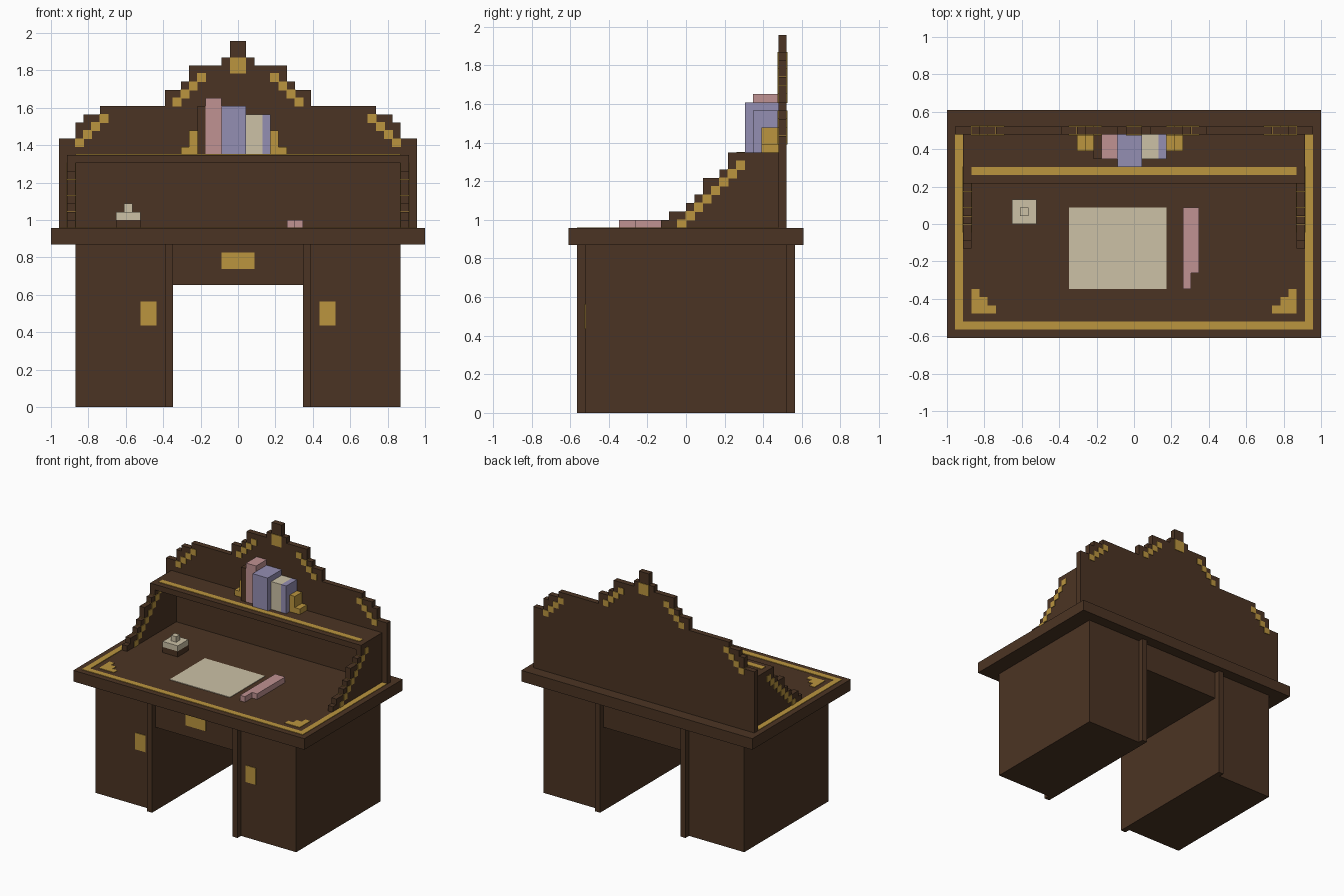
import bpy, bmesh

if "Cube" in bpy.data.objects:
    bpy.data.objects.remove(bpy.data.objects["Cube"])

V = 2 / 46      # grid unit: the desk is 46 units wide
T = 0.1         # plate thickness in grid units (about 0.004)


def srgb(*c):
    return tuple(((x / 255 + 0.055) / 1.055) ** 2.4 for x in c) + (1,)


def material(name, *c):
    m = bpy.data.materials.new(name)
    m.diffuse_color = srgb(*c)
    m.use_nodes = True
    m.node_tree.nodes["Principled BSDF"].inputs["Base Color"].default_value = m.diffuse_color
    return m


WOOD = material("dark wood", 75, 52, 35)
GOLD = material("gold", 187, 149, 63)
CREAM = material("cream", 204, 193, 166)
PINK = material("dusty pink", 192, 146, 146)
PURPLE = material("soft purple", 148, 142, 178)


def finish(name, bm, mat):
    bmesh.ops.recalc_face_normals(bm, faces=bm.faces)
    bmesh.ops.scale(bm, vec=(V, V, V), verts=bm.verts)
    me = bpy.data.meshes.new(name)
    bm.to_mesh(me)
    bm.free()
    me.materials.append(mat)
    ob = bpy.data.objects.new(name, me)
    bpy.context.collection.objects.link(ob)
    return ob


def boxes(name, mat, *ranges):
    """One object from boxes given as (x0, x1, y0, y1, z0, z1) in grid units."""
    bm = bmesh.new()
    for x0, x1, y0, y1, z0, z1 in ranges:
        vs = bmesh.ops.create_cube(bm, size=1)["verts"]
        for v in vs:
            v.co = (x1 if v.co.x > 0 else x0,
                    y1 if v.co.y > 0 else y0,
                    z1 if v.co.z > 0 else z0)
    return finish(name, bm, mat)


def mirrored(r):
    return (-r[1], -r[0]) + tuple(r[2:])


def stepped_panel(name, mat, outline, place, depth):
    """Extrude a 2D outline; place maps (u, z) to a 3D point."""
    bm = bmesh.new()
    f = bm.faces.new([bm.verts.new(place(u, z)) for u, z in outline])
    ext = bmesh.ops.extrude_face_region(bm, geom=[f])["geom"]
    bmesh.ops.translate(bm, vec=depth, verts=[g for g in ext if isinstance(g, bmesh.types.BMVert)])
    return finish(name, bm, mat)


def stairs(steps, end):
    """Turn (start, height) steps into the points of a staircase."""
    pts = []
    for (u, h), (n, _) in zip(steps, steps[1:] + [(end, 0)]):
        pts += [(u, h), (n, h)]
    return pts


# Desk top and the drawer box over the knee hole
boxes("desk_top", WOOD, (-23, 23, -14, 14, 20, 22))
boxes("centre_drawer", WOOD, (-8, 8, -12, 12, 15, 20))
boxes("centre_drawer_plate", GOLD, (-2, 2, -12 - T, -12, 17, 19))

# Pedestals with a proud inner board and a gold handle plate
for side, flip in (("left", tuple), ("right", mirrored)):
    boxes(side + "_pedestal", WOOD, flip((-20, -9, -12, 12, 0, 20)))
    boxes(side + "_inner_board", WOOD, flip((-9, -8, -13, 13, 0, 20)))
    boxes(side + "_handle_plate", GOLD, flip((-12, -10, -12 - T, -12, 10, 13)))

# Gold inlay on the desk top: border and stepped corners
Z0, Z1 = 22, 22 + T
edge = (-22, -21, -12, 11, Z0, Z1)
boxes("desk_top_border", GOLD, (-22, 22, -13, -12, Z0, Z1), edge, mirrored(edge))
corner = [(-20, -17 - i, -11 + i, -10 + i, Z0, Z1) for i in range(3)]
boxes("left_corner_inlay", GOLD, *corner)
boxes("right_corner_inlay", GOLD, *map(mirrored, corner))

# Back panel with a stepped crest
half = stairs([(0, 45), (1, 43), (2, 42), (6, 40), (7, 39), (9, 37),
               (17, 36), (19, 35), (20, 33)], 22) + [(22, 22)]
crest = half[1:] + [(-x, z) for x, z in reversed(half[1:])]
stepped_panel("back_panel", WOOD, crest, lambda u, z: (u, 11, z), (0, 1, 0))

# Gold inlay running through the back panel
cells = [(x + i - .05, x + i + 1.05, 11 - T, 12 + T, z + i - .05, z + i + 1.05)
         for x, z in ((-20, 32), (-8, 37)) for i in range(4)]
boxes("crest_inlay", GOLD, (-1, 1, 11 - T, 12 + T, 41, 43),
      *cells, *map(mirrored, cells))

# Stepped side panels with a gold diagonal through them
profile = stairs([(-3, 23), (-2, 24), (0, 25), (1, 26), (2, 28), (4, 29), (5, 30)], 11)
profile += [(11, 22), (-3, 22)]
diagonal = [(-21 - T, -20 + T, y - .05, y + 1.05, y + 23 - (.05 if y > -1 else 0), y + 24.05)
            for y in range(-1, 7)]
for side, x0, flip in (("left", -21, tuple), ("right", 20, mirrored)):
    stepped_panel(side + "_side_panel", WOOD, profile,
                  lambda u, z: (x0, u, z), (1, 0, 0))
    boxes(side + "_side_inlay", GOLD, *map(flip, diagonal))

# Shelf with a gold strip
boxes("shelf", WOOD, (-21, 21, 5, 11, 30, 31))
boxes("shelf_strip", GOLD, (-20, 20, 6, 7, 31, 31 + T))

# Books and bookends on the shelf
for name, mat, x0, x1, y0, top in (("brown_book", WOOD, -5, -4, 8, 37),
                                   ("pink_book", PINK, -4, -2, 8, 38),
                                   ("thick_purple_book", PURPLE, -2, 1, 7, 37),
                                   ("cream_book", CREAM, 1, 3, 8, 36),
                                   ("thin_purple_book", PURPLE, 3, 4, 8, 36)):
    boxes(name, mat, (x0, x1, y0, 11, 31, top))
boxes("left_bookend", GOLD, (-6, -5, 9, 11, 31, 34), (-7, -6, 9, 11, 31, 32))
boxes("right_bookend", GOLD, (4, 5, 9, 11, 31, 34), (5, 6, 9, 11, 31, 32))

# Writing things on the desk
boxes("paper", CREAM, (-8, 4, -8, 2, Z0, Z1))
boxes("pen", PINK, (6, 8, -6, 2, 22, 23), (6, 7, -8, -6, 22, 23))
boxes("inkwell_base", WOOD, (-15, -12, 0, 3, 22, 23))
boxes("inkwell", CREAM, (-15, -12, 0, 3, 23, 24), (-14, -13, 1, 2, 24, 25))
